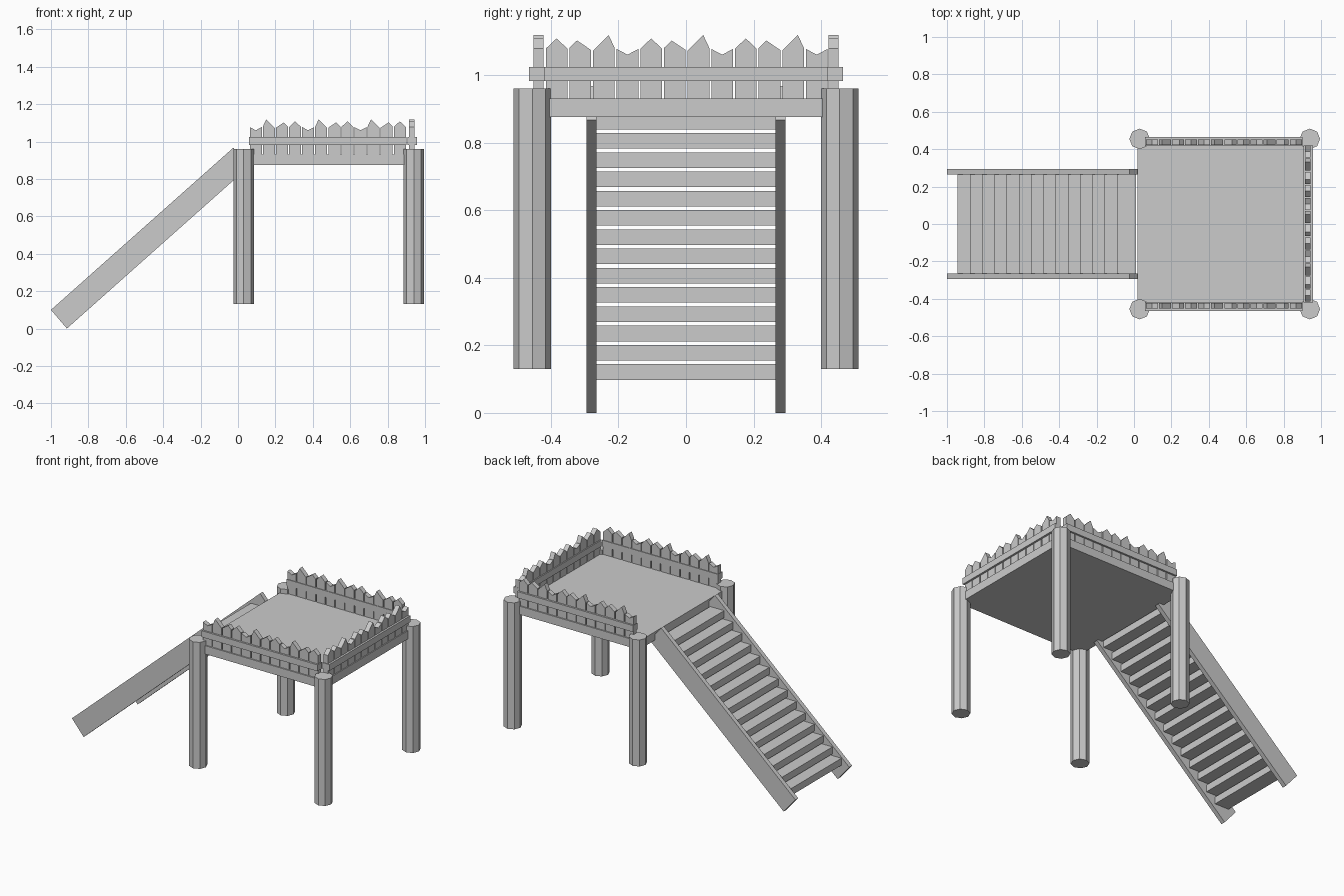
import bpy, bmesh
from mathutils import Matrix, Vector

if "Cube" in bpy.data.objects:
    bpy.data.objects.remove(bpy.data.objects["Cube"])


def finish(name, bm):
    bmesh.ops.recalc_face_normals(bm, faces=bm.faces)
    mesh = bpy.data.meshes.new(name)
    bm.to_mesh(mesh)
    bm.free()
    obj = bpy.data.objects.new(name, mesh)
    bpy.context.collection.objects.link(obj)
    return obj


def box(name, lo, hi):
    bm = bmesh.new()
    lo, hi = Vector(lo), Vector(hi)
    m = Matrix.Translation((lo + hi) / 2) @ Matrix.Diagonal((*(hi - lo), 1))
    bmesh.ops.create_cube(bm, size=1, matrix=m)
    return finish(name, bm)


def prism(name, profile, start, along):
    """Extrude a 2D (u, z) outline; u runs along 'x' or 'y', start = (low, high) of the other axis."""
    bm = bmesh.new()
    put = (lambda u, z: (u, start[0], z)) if along == 'x' else (lambda u, z: (start[0], u, z))
    face = bm.faces.new([bm.verts.new(put(u, z)) for u, z in profile])
    d = start[1] - start[0]
    ext = bmesh.ops.extrude_face_region(bm, geom=[face])
    verts = [g for g in ext["geom"] if isinstance(g, bmesh.types.BMVert)]
    bmesh.ops.translate(bm, verts=verts, vec=(0, d, 0) if along == 'x' else (d, 0, 0))
    return finish(name, bm)


# platform
box("platform_deck", (0.02, -0.46, 0.875), (0.95, 0.46, 0.93))

# octagonal corner posts
for i, x in enumerate((0.03, 0.94)):
    for j, y in enumerate((-0.455, 0.455)):
        bm = bmesh.new()
        bmesh.ops.create_cone(bm, cap_ends=True, segments=8, radius1=0.055, radius2=0.055,
                              depth=0.83, matrix=Matrix.Translation((x, y, 0.545)))
        finish(f"post_{i}{j}", bm)

# picket tops: left shoulder z, tip position (0-1), tip z, right shoulder z
TOPS = [(1.078, 0.5, 1.108, 1.078), (1.08, 0.35, 1.102, 1.074),
        (1.072, 0.72, 1.118, 1.08), (1.077, 0.5, 1.06, 1.077)]
PITCH, WIDTH = 0.07, 0.064


def picket(name, u0, step, top, span, along):
    left, tip, peak, right = top
    u1 = u0 + step * WIDTH
    profile = [(u0, 0.93), (u1, 0.93), (u1, right), (u0 + (u1 - u0) * tip, peak), (u0, left)]
    prism(name, profile, span, along)


# fences: end fence runs along y, side fences run back along x
for i in range(12):
    top = TOPS[i % 4]
    picket(f"end_picket_{i}", -0.415 + i * PITCH, 1, top, (0.913, 0.944), 'y')
    for side, s in (("front", -1), ("back", 1)):
        picket(f"{side}_picket_{i}", 0.897 - i * PITCH, -1, top, (s * 0.422, s * 0.452), 'x')
box("end_rail", (0.906, -0.42, 0.982), (0.957, 0.42, 1.024))
box("front_rail", (0.06, -0.464, 0.982), (0.902, -0.418, 1.024))
box("back_rail", (0.06, 0.418, 0.982), (0.902, 0.464, 1.024))

# stair stringers
outline = [(-1.0, 0.1), (-0.915, 0.0), (0.06, 0.867), (-0.025, 0.967)]
for side, s in (("front", -1), ("back", 1)):
    prism(f"{side}_stringer", outline, (s * 0.265, s * 0.294), 'x')

# stair treads
for i in range(14):
    x, z = -0.943 + i * 0.0655, 0.098 + i * 0.057
    box(f"tread_{i}", (x, -0.266, z), (x + 0.101, 0.266, z + 0.046))
